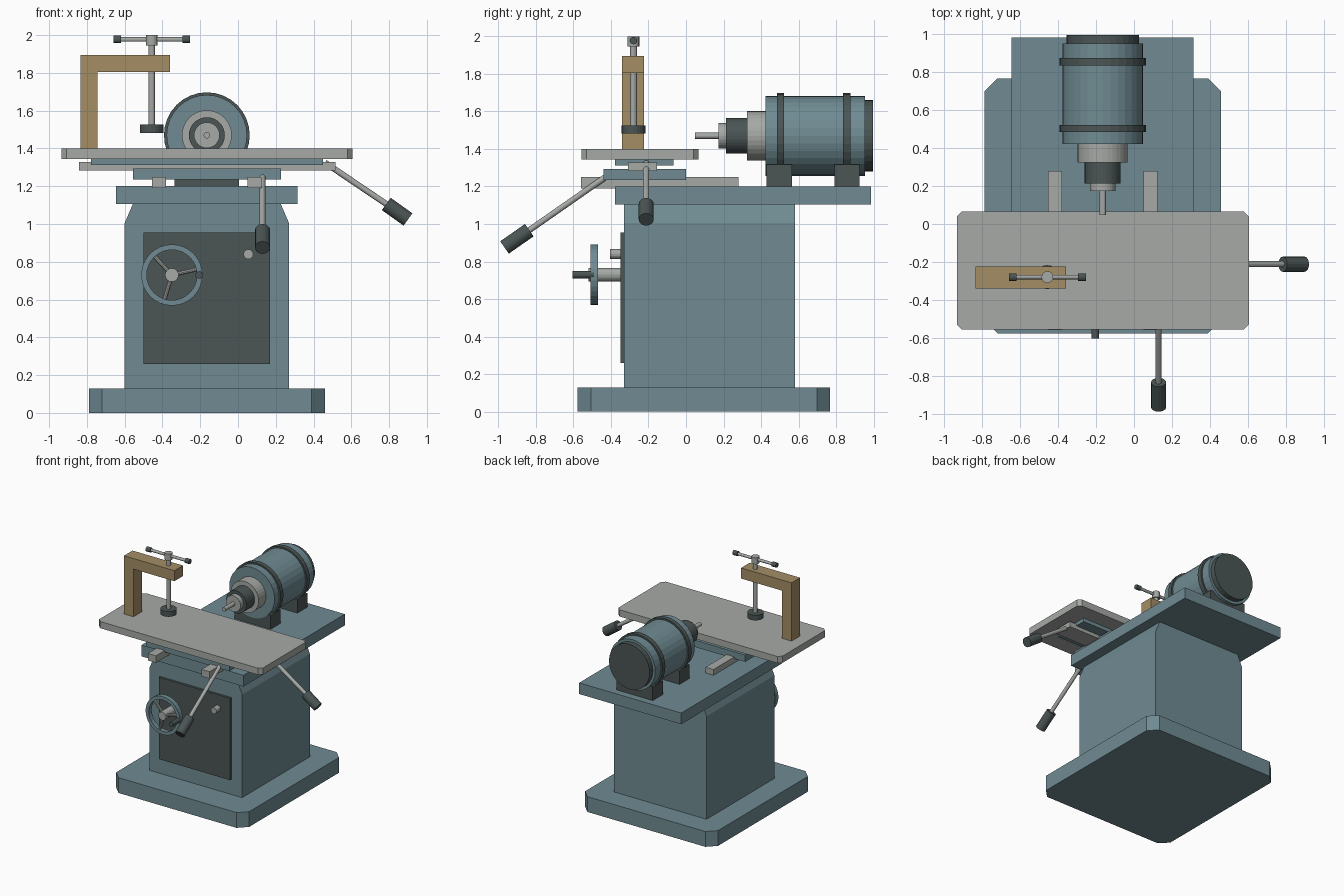
import bpy, bmesh
from math import sin, cos, tau, radians
from mathutils import Vector, Matrix

if "Cube" in bpy.data.objects:
    bpy.data.objects.remove(bpy.data.objects["Cube"])


def material(name, rgb):
    m = bpy.data.materials.new(name)
    m.diffuse_color = (*rgb, 1)
    m.use_nodes = True
    m.node_tree.nodes["Principled BSDF"].inputs["Base Color"].default_value = m.diffuse_color
    return m


BLUE = material("blue_paint", (0.16, 0.26, 0.29))
DARK = material("dark_rubber", (0.07, 0.09, 0.09))
STEEL = material("steel", (0.38, 0.40, 0.38))
TAN = material("bronze", (0.37, 0.27, 0.13))


def finish(name, bm, mat):
    bmesh.ops.recalc_face_normals(bm, faces=bm.faces)
    me = bpy.data.meshes.new(name)
    bm.to_mesh(me)
    bm.free()
    me.materials.append(mat)
    ob = bpy.data.objects.new(name, me)
    bpy.context.collection.objects.link(ob)
    return ob


def prism(name, pts, axis, lo, hi, mat):
    """Extrude a 2D outline along y (points are x,z) or z (points are x,y)."""
    bm = bmesh.new()
    place = (lambda a, b, h: (a, h, b)) if axis == "y" else (lambda a, b, h: (a, b, h))
    face = bm.faces.new([bm.verts.new(place(a, b, lo)) for a, b in pts])
    new = bmesh.ops.extrude_face_region(bm, geom=[face])["geom"]
    bmesh.ops.translate(bm, vec=place(0, 0, hi - lo),
                        verts=[v for v in new if isinstance(v, bmesh.types.BMVert)])
    return finish(name, bm, mat)


def box(name, x, y, z, mat, cut=0):
    """Box from ranges, optionally with its vertical corners cut off."""
    (x0, x1), (y0, y1) = x, y
    if cut:
        pts = [(x0 + cut, y0), (x1 - cut, y0), (x1, y0 + cut), (x1, y1 - cut),
               (x1 - cut, y1), (x0 + cut, y1), (x0, y1 - cut), (x0, y0 + cut)]
    else:
        pts = [(x0, y0), (x1, y0), (x1, y1), (x0, y1)]
    return prism(name, pts, "z", *z, mat)


def rod(name, a, b, r, mat, seg=16):
    """Cylinder between two points."""
    a, b = Vector(a), Vector(b)
    d = b - a
    bm = bmesh.new()
    rot = Vector((0, 0, 1)).rotation_difference(d).to_matrix().to_4x4()
    bmesh.ops.create_cone(bm, cap_ends=True, segments=seg, radius1=r, radius2=r,
                          depth=d.length, matrix=Matrix.Translation((a + b) / 2) @ rot)
    return finish(name, bm, mat)


def ring(name, c, r_in, r_out, y0, y1, mat, seg=32):
    """Flat-sided ring around the y axis."""
    bm = bmesh.new()
    loops = []
    for i in range(seg):
        s, k = sin(tau * i / seg), cos(tau * i / seg)
        loops.append([bm.verts.new((c[0] + r * k, y, c[1] + r * s))
                      for r, y in ((r_in, y0), (r_out, y0), (r_out, y1), (r_in, y1))])
    for i in range(seg):
        p, q = loops[i], loops[(i + 1) % seg]
        for j in range(4):
            bm.faces.new((p[j], p[(j + 1) % 4], q[(j + 1) % 4], q[j]))
    return finish(name, bm, mat)


# Cabinet: foot, column with sloped shoulders, bed plate, front door
box("base_plate", (-0.79, 0.46), (-0.577, 0.768), (0, 0.13), BLUE, 0.07)
prism("column", [(-0.6, 0.13), (0.27, 0.13), (0.27, 1.005), (0.225, 1.11),
                 (-0.555, 1.11), (-0.6, 1.005)], "y", -0.33, 0.58, BLUE)
box("bed_plate", (-0.645, 0.315), (-0.377, 0.985), (1.105, 1.2), BLUE)
box("front_door", (-0.5, 0.17), (-0.35, -0.325), (0.26, 0.955), DARK)
rod("door_knob", (0.055, -0.405, 0.84), (0.055, -0.34, 0.84), 0.026, STEEL)

# Handwheel
WX, WZ = -0.35, 0.73
ring("handwheel_rim", (WX, WZ), 0.133, 0.162, -0.51, -0.47, BLUE)
rod("handwheel_hub", (WX, -0.52, WZ), (WX, -0.34, WZ), 0.036, STEEL)
for i in range(3):
    t = radians(13 + 120 * i)
    rod(f"handwheel_spoke_{i + 1}", (WX, -0.49, WZ),
        (WX + 0.14 * cos(t), -0.49, WZ + 0.14 * sin(t)), 0.012, STEEL, 10)
rod("handwheel_grip", (WX + 0.145, -0.605, WZ), (WX + 0.145, -0.49, WZ), 0.02, DARK)

# Slides and work table
for side, x in (("left", -0.455), ("right", 0.05)):
    box(f"{side}_rail", (x, x + 0.075), (-0.56, 0.28), (1.19, 1.25), STEEL)
box("saddle", (-0.557, 0.227), (-0.44, 0.0), (1.235, 1.293), BLUE)
box("cross_slide", (-0.843, 0.515), (-0.31, -0.155), (1.283, 1.328), STEEL)
box("table_support", (-0.777, 0.45), (-0.377, -0.067), (1.312, 1.348), BLUE)
box("work_table", (-0.935, 0.607), (-0.557, 0.067), (1.343, 1.4), STEEL, 0.028)

# Feed levers: start, grip start, grip end
for name, a, b, c in (
        ("side_lever", (0.46, -0.212, 1.325), (0.785, -0.212, 1.106), (0.9, -0.212, 1.024)),
        ("front_lever", (0.13, -0.4, 1.27), (0.13, -0.835, 0.967), (0.13, -0.967, 0.875))):
    rod(f"{name}_rod", a, b, 0.016, STEEL)
    rod(f"{name}_grip", b, c, 0.04, DARK)

# Clamp: bracket, screw, pressure foot and cross handle
CX, CY = -0.457, -0.28
prism("clamp_bracket", [(-0.835, 1.395), (-0.745, 1.395), (-0.745, 1.805), (-0.36, 1.805),
                        (-0.36, 1.895), (-0.835, 1.895)], "y", -0.34, -0.225, TAN)
rod("clamp_screw", (CX, CY, 1.5), (CX, CY, 1.96), 0.018, STEEL)
rod("clamp_foot", (CX, CY, 1.483), (CX, CY, 1.526), 0.063, DARK, 20)
rod("clamp_hub", (CX, CY, 1.945), (CX, CY, 2.0), 0.031, STEEL)
rod("clamp_handle", (CX - 0.18, CY, 1.977), (CX + 0.18, CY, 1.977), 0.012, STEEL)
for side, s in (("left", -1), ("right", 1)):
    rod(f"clamp_handle_{side}_end", (CX + 0.162 * s, CY, 1.977),
        (CX + 0.203 * s, CY, 1.977), 0.02, DARK)

# Motor: stacked cylinders along y (start, end, radius)
MX, MZ = -0.165, 1.47
for name, y0, y1, r, mat in (
        ("motor_body", 0.423, 0.953, 0.213, BLUE),
        ("motor_end_cap", 0.94, 0.997, 0.191, DARK),
        ("motor_front_band", 0.485, 0.522, 0.227, DARK),
        ("motor_rear_band", 0.837, 0.876, 0.227, DARK),
        ("spindle_collar", 0.325, 0.43, 0.132, STEEL),
        ("chuck", 0.213, 0.335, 0.095, DARK),
        ("chuck_nose", 0.173, 0.22, 0.068, STEEL),
        ("cutter_shaft", 0.047, 0.18, 0.017, STEEL)):
    rod(name, (MX, y0, MZ), (MX, y1, MZ), r, mat, 16 if r < 0.05 else 32)
for side, y in (("front", 0.43), ("rear", 0.79)):
    box(f"motor_{side}_foot", (MX - 0.17, MX + 0.17), (y, y + 0.135), (1.195, 1.318), DARK)
